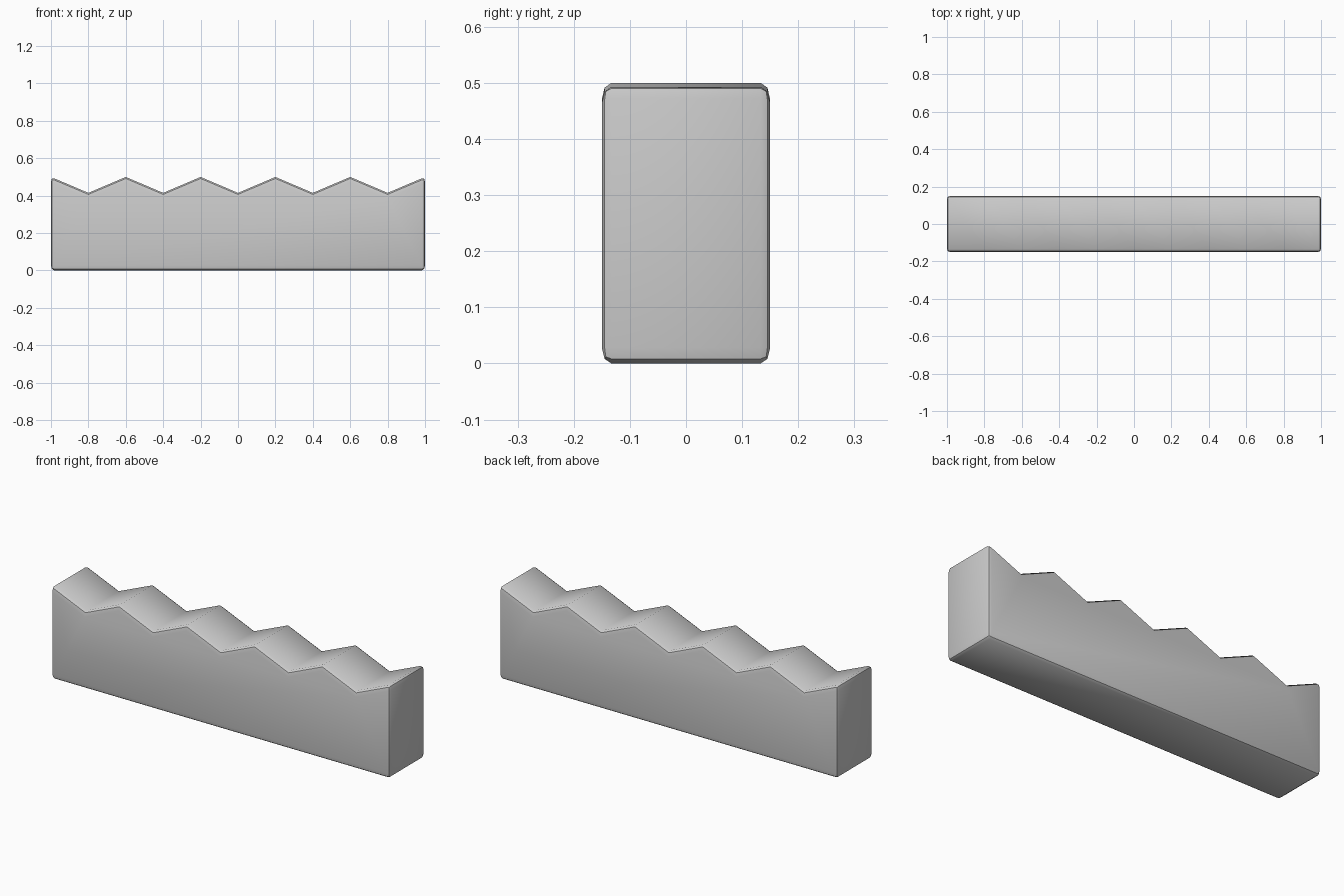
import bpy, bmesh, math

if "Cube" in bpy.data.objects:
    bpy.data.objects.remove(bpy.data.objects["Cube"])

HALF_W = 0.15          # half thickness along y
PEAK, VALLEY = 0.5, 0.415
Z_STRETCH = 1.65       # edge rounding is taller than it is wide

# Side profile: flat base with a zigzag top of five notches
profile = [(-1, 0), (1, 0)]
for i in range(11):
    profile.append((1 - 0.2 * i, PEAK if i % 2 == 0 else VALLEY))

# Extrude the profile through the thickness
bm = bmesh.new()
face = bm.faces.new([bm.verts.new((x, -HALF_W, z / Z_STRETCH)) for x, z in profile])
ext = bmesh.ops.extrude_face_region(bm, geom=[face])
verts = [g for g in ext["geom"] if isinstance(g, bmesh.types.BMVert)]
bmesh.ops.translate(bm, verts=verts, vec=(0, 2 * HALF_W, 0))
bmesh.ops.recalc_face_normals(bm, faces=bm.faces)
mesh = bpy.data.meshes.new("notched_block")
bm.to_mesh(mesh)
bm.free()

block = bpy.data.objects.new("notched_block", mesh)
block.scale.z = Z_STRETCH
bpy.context.collection.objects.link(block)
bpy.context.view_layer.objects.active = block
block.select_set(True)

# Soft rounded outer edges, crisp ridges and valleys
bevel = block.modifiers.new("edge_rounding", "BEVEL")
bevel.width = 0.017
bevel.segments = 2
bevel.limit_method = "ANGLE"
bevel.angle_limit = math.radians(40)
bpy.ops.object.modifier_apply(modifier="edge_rounding")
bpy.ops.object.shade_smooth_by_angle(angle=math.radians(40))
